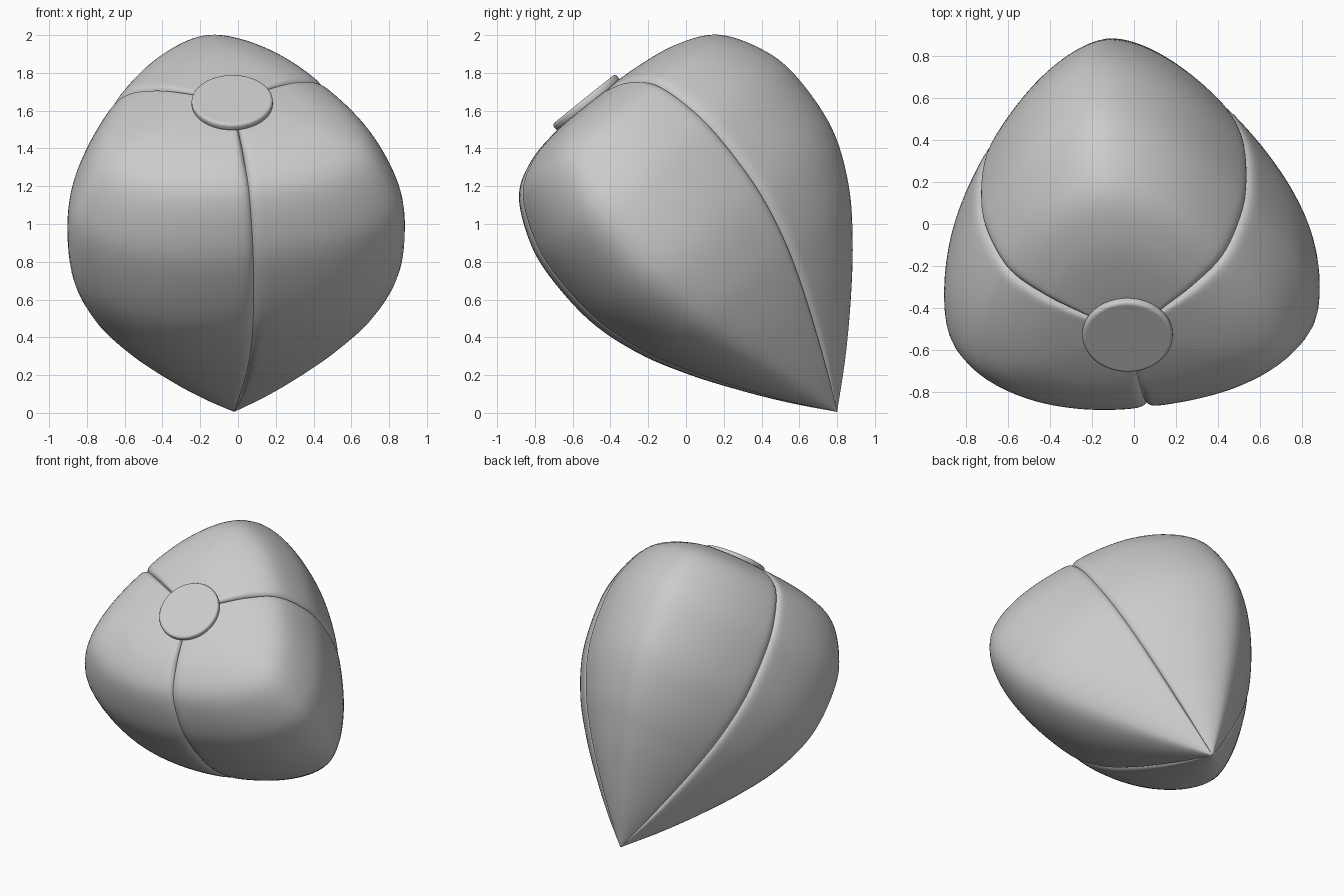
import bpy, bmesh, math
from mathutils import Vector

cube = bpy.data.objects.get("Cube")
if cube:
    bpy.data.objects.remove(cube, do_unlink=True)

# Shared plain grey
grey = bpy.data.materials.new("plain grey")
grey.use_nodes = True
colour = (0.6, 0.6, 0.6, 1)
grey.diffuse_color = colour
grey.node_tree.nodes["Principled BSDF"].inputs["Base Color"].default_value = colour

# Leaning frame: the axis runs from the pointed tip to the round cap
TIP = Vector((-0.02, 0.8, 0.005))
AXIS = Vector((-0.005, -0.626, 0.78)).normalized()
SIDE = Vector((1, 0, 0))
UP = AXIS.cross(SIDE).normalized()

# Ridge profile: distance along the axis, radius
PROFILE = [Vector(p) for p in (
    (0, 0), (0.2, 0.22), (0.42, 0.435), (0.65, 0.635), (0.9, 0.81),
    (1.19, 0.93), (1.52, 0.955), (1.74, 0.905), (1.95, 0.77),
    (2.05, 0.56), (2.09, 0.3), (2.1, 0))]

# Seams: angle around the axis, loss of radius compared with the ridges
LEFT_SEAM, RIGHT_SEAM, FRONT_SEAM = (37, 0.24), (156, 0.18), (279, 0.24)


def smooth_profile(points, steps):
    """Catmull-Rom curve through the points."""
    pts = [2 * points[0] - points[1]] + points + [2 * points[-1] - points[-2]]
    out = []
    for a, b, c, d in zip(pts, pts[1:], pts[2:], pts[3:]):
        for i in range(steps):
            t = i / steps
            out.append(0.5 * (2 * b + (c - a) * t + (2 * a - 5 * b + 4 * c - d) * t ** 2
                              + (3 * b - a - 3 * c + d) * t ** 3))
    return out + [points[-1]]


def place(radius, angle, along):
    return TIP + AXIS * along + (SIDE * math.cos(angle) + UP * math.sin(angle)) * radius


def finish(name, bm):
    bmesh.ops.remove_doubles(bm, verts=bm.verts, dist=1e-5)
    bmesh.ops.recalc_face_normals(bm, faces=bm.faces)
    mesh = bpy.data.meshes.new(name)
    bm.to_mesh(mesh)
    bm.free()
    mesh.materials.append(grey)
    obj = bpy.data.objects.new(name, mesh)
    bpy.context.collection.objects.link(obj)
    bpy.ops.object.select_all(action='DESELECT')
    obj.select_set(True)
    bpy.context.view_layer.objects.active = obj
    bpy.ops.object.shade_smooth_by_angle(angle=math.radians(50))
    return obj


def corner_falloff(t, soft=0.17):
    """0 at the ridge, 1 at the seam: a softened corner with nearly flat flanks."""
    return (math.hypot(math.sin(t * math.pi / 2), soft) - soft) / (math.hypot(1, soft) - soft)


def lobe(name, start, ridge, end, columns=64):
    """One third of the body, cornered at its ridge and rolling into two seams."""
    bm = bmesh.new()
    rows = []
    for along, radius in smooth_profile(PROFILE, 7):
        row = []
        for i in range(columns + 1):
            u = math.sin((i / columns - 0.5) * math.pi)
            seam_angle, drop = end if u > 0 else start
            angle = math.radians(ridge + abs(u) * (seam_angle - ridge))
            roll = 0.025 * abs(u) ** 36 * min(1, radius * 3)
            sink = roll * min(1, (along / 2.05) ** 20)
            r = radius * (1 - drop * corner_falloff(abs(u))) - roll
            row.append(bm.verts.new(place(r, angle, along - sink)))
        rows.append(row)
    for low, high in zip(rows, rows[1:]):
        for i in range(columns):
            bm.faces.new((low[i], low[i + 1], high[i + 1], high[i]))
    return finish(name, bm)


lobe("back_lobe", LEFT_SEAM, 100, RIGHT_SEAM)
lobe("right_lobe", RIGHT_SEAM, 208, FRONT_SEAM)
lobe("left_lobe", FRONT_SEAM, 340, (LEFT_SEAM[0] + 360, LEFT_SEAM[1]))

# Round cap over the meeting point of the seams
bm = bmesh.new()
bmesh.ops.create_cone(bm, cap_ends=True, segments=64, radius1=0.215, radius2=0.215, depth=0.045)
cap = finish("round_cap", bm)
cap.location = TIP + AXIS * 2.108 - UP * 0.01
cap.rotation_euler = AXIS.to_track_quat('Z', 'Y').to_euler()
bevel = cap.modifiers.new("soft rim", 'BEVEL')
bevel.width = 0.016
bevel.segments = 4
bevel.limit_method = 'ANGLE'
